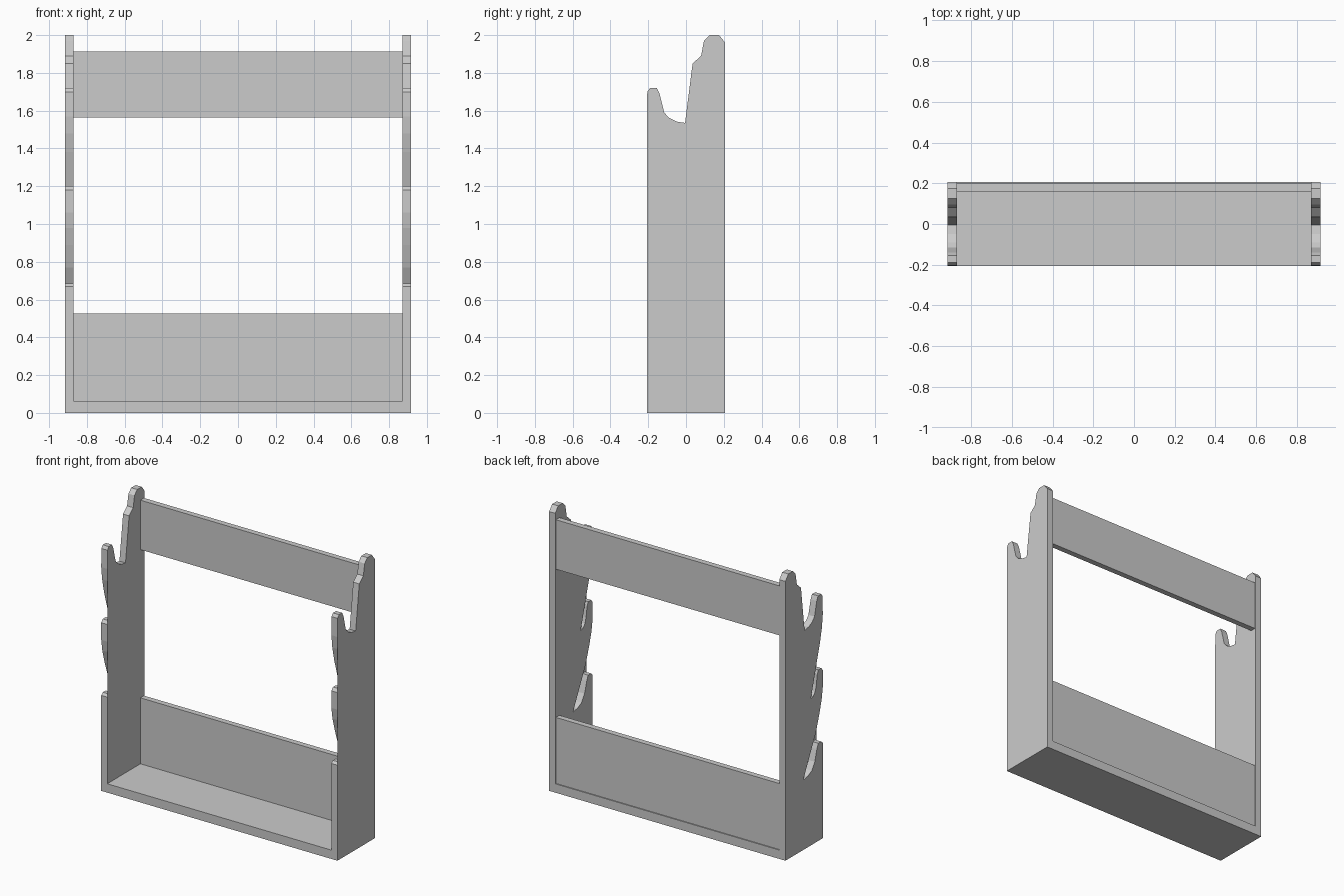
import bpy, bmesh

if "Cube" in bpy.data.objects:
    bpy.data.objects.remove(bpy.data.objects["Cube"])

# Side panel outline in (y, z), split into back/top/upper hook and the two lower slots
TOP = [(0.207, 0), (0.207, 1.96), (0.175, 2.0), (0.125, 2.0), (0.095, 1.97),
       (0.08, 1.89), (0.035, 1.85), (-0.005, 1.535), (-0.05, 1.542),
       (-0.09, 1.562), (-0.115, 1.59), (-0.14, 1.69), (-0.155, 1.72),
       (-0.19, 1.72), (-0.205, 1.70)]
SLOT_2 = [(-0.207, 1.57), (-0.197, 1.48), (-0.175, 1.38), (-0.14, 1.26),
          (-0.075, 1.03), (-0.10, 1.035), (-0.122, 1.06), (-0.135, 1.1),
          (-0.145, 1.17), (-0.157, 1.2), (-0.19, 1.2), (-0.207, 1.18)]
SLOT_3 = [(-0.207, 1.06), (-0.195, 0.98), (-0.17, 0.89), (-0.13, 0.77),
          (0.01, 0.49), (-0.04, 0.498), (-0.085, 0.52), (-0.118, 0.57),
          (-0.142, 0.65), (-0.157, 0.685), (-0.19, 0.685), (-0.207, 0.67)]
BOTTOM = [(-0.207, 0)]


def make_object(name, bm):
    mesh = bpy.data.meshes.new(name)
    bm.to_mesh(mesh)
    bm.free()
    obj = bpy.data.objects.new(name, mesh)
    bpy.context.collection.objects.link(obj)
    return obj


def side_panel(name, x0, x1):
    """Notched panel; the lower slots are closed by a thin skin on the +x face."""
    outline = TOP + SLOT_2 + SLOT_3 + BOTTOM
    bm = bmesh.new()
    a = [bm.verts.new((x0, y, z)) for y, z in outline]
    b = [bm.verts.new((x1, y, z)) for y, z in outline]
    n = len(outline)
    for i in range(n):
        j = (i + 1) % n
        bm.faces.new((a[i], b[i], b[j], a[j]))
    # notched face on the -x side
    notched = bm.faces.new(a)
    # closed face on the +x side keeps only the top notch and the hook tips
    k = len(TOP)
    m, p = k + len(SLOT_2), k + len(SLOT_2) + len(SLOT_3)
    keep = b[:k + 1] + [b[m - 1], b[m], b[p - 1]] + b[p:]
    skin = bm.faces.new(keep[::-1])
    bm.normal_update()
    # orient caps and walls outward
    if notched.normal.x > 0:
        notched.normal_flip()
    if skin.normal.x < 0:
        skin.normal_flip()
    back = next(f for f in bm.faces if a[0] in f.verts and a[1] in f.verts and b[0] in f.verts)
    if back.normal.y < 0:
        for f in bm.faces:
            if f not in (notched, skin):
                f.normal_flip()
    bmesh.ops.triangulate(bm, faces=[notched, skin])
    return make_object(name, bm)


def board(name, x, y, z):
    bm = bmesh.new()
    bmesh.ops.create_cube(bm, size=1)
    for v in bm.verts:
        for axis, (lo, hi) in enumerate((x, y, z)):
            v.co[axis] = lo if v.co[axis] < 0 else hi
    return make_object(name, bm)


# Uprights
side_panel("left_side_panel", -0.917, -0.87)
side_panel("right_side_panel", 0.87, 0.917)

# Shelf and back boards
board("bottom_shelf", (-0.87, 0.87), (-0.207, 0.207), (0, 0.062))
board("lower_back_board", (-0.87, 0.87), (0.16, 0.2), (0.062, 0.525))
board("upper_back_rail", (-0.87, 0.87), (0.16, 0.2), (1.565, 1.912))
